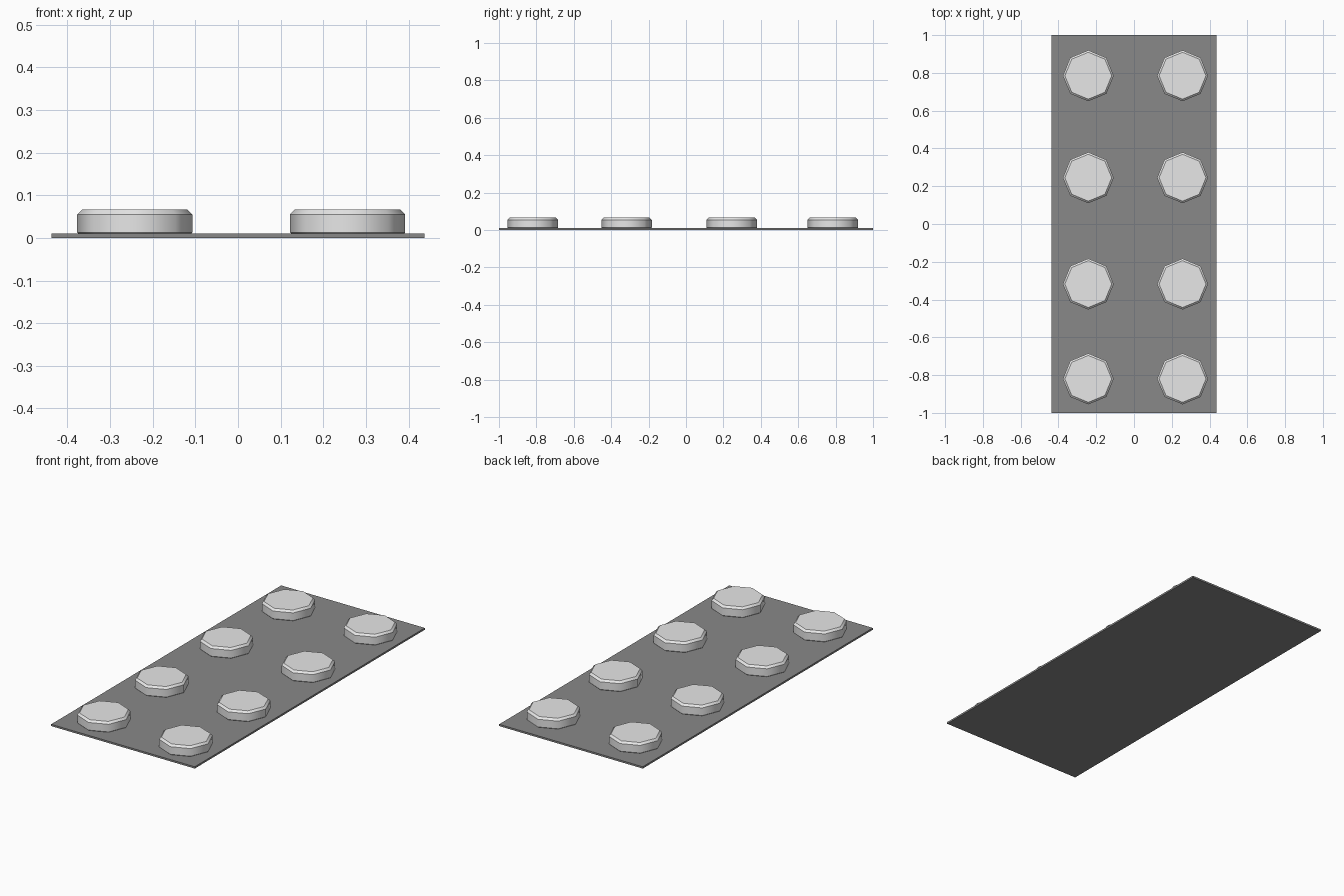
import bpy, bmesh, math

if "Cube" in bpy.data.objects:
    bpy.data.objects.remove(bpy.data.objects["Cube"])


def material(name, value):
    m = bpy.data.materials.new(name)
    m.diffuse_color = (value, value, value, 1)
    m.use_nodes = True
    m.node_tree.nodes["Principled BSDF"].inputs["Base Color"].default_value = m.diffuse_color
    return m


plate_grey = material("dark grey", 0.25)
stud_grey = material("light grey", 0.8)


def add_object(name, bm, mat):
    mesh = bpy.data.meshes.new(name)
    bm.normal_update()
    bm.to_mesh(mesh)
    bm.free()
    mesh.materials.append(mat)
    ob = bpy.data.objects.new(name, mesh)
    bpy.context.collection.objects.link(ob)
    return ob


# thin base plate
bm = bmesh.new()
bmesh.ops.create_cube(bm, size=1)
for v in bm.verts:
    v.co.x *= 0.874
    v.co.y *= 2.0
    v.co.z = 0.01 if v.co.z > 0 else 0.0
add_object("base_plate", bm, plate_grey)

# eight-sided stud profile: (radius, height)
PROFILE = [(0.130, 0.008), (0.135, 0.013), (0.135, 0.055), (0.124, 0.066)]
SIDES = 8


def stud(name, x, y):
    bm = bmesh.new()
    rings = []
    for r, z in PROFILE:
        rings.append([bm.verts.new((r * math.cos(2 * math.pi * i / SIDES),
                                    r * math.sin(2 * math.pi * i / SIDES), z))
                      for i in range(SIDES)])
    for a, b in zip(rings, rings[1:]):
        for i in range(SIDES):
            j = (i + 1) % SIDES
            bm.faces.new((a[i], a[j], b[j], b[i])).smooth = True
    bm.faces.new(rings[-1])
    bm.faces.new(rings[0][::-1])
    # horizontal rims stay crisp, the wall is smooth around
    for e in bm.edges:
        if abs(e.verts[0].co.z - e.verts[1].co.z) < 1e-5:
            e.smooth = False
    ob = add_object(name, bm, stud_grey)
    ob.location = (x, y, 0)


# two columns of four studs
for c, x in enumerate((-0.242, 0.257)):
    for r, y in enumerate((-0.82, -0.318, 0.245, 0.785)):
        stud(f"stud_{c}_{r}", x, y)
